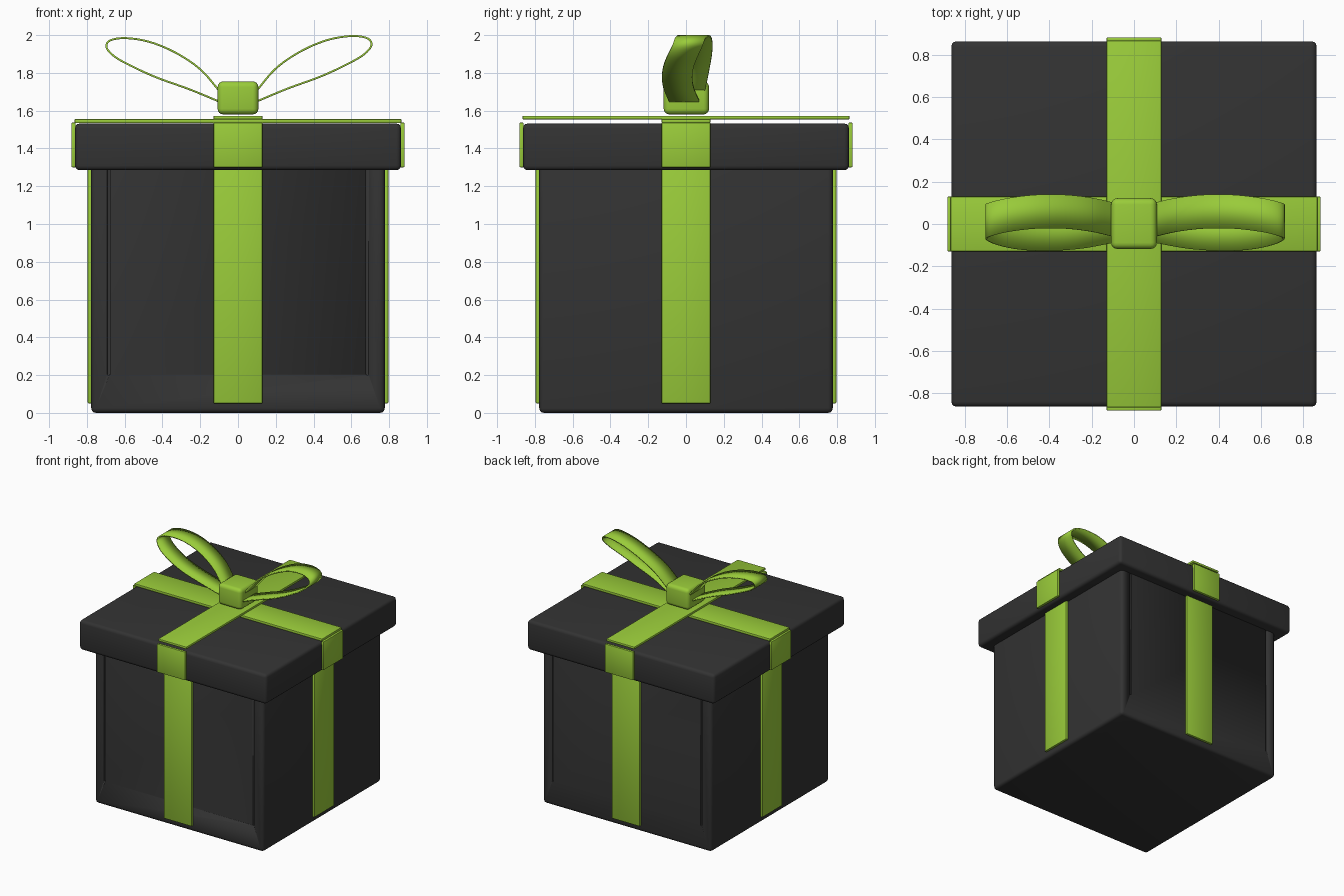
import bpy
import bmesh
from mathutils import Vector

cube = bpy.data.objects.get("Cube")
if cube:
    bpy.data.objects.remove(cube, do_unlink=True)


def make_material(name, rgb):
    mat = bpy.data.materials.new(name)
    mat.use_nodes = True
    mat.diffuse_color = (*rgb, 1)
    mat.node_tree.nodes["Principled BSDF"].inputs["Base Color"].default_value = (*rgb, 1)
    return mat


charcoal = make_material("charcoal card", (0.033, 0.033, 0.033))
green = make_material("green ribbon", (0.32, 0.60, 0.042))


def add_object(name, bm, mat):
    mesh = bpy.data.meshes.new(name)
    bm.to_mesh(mesh)
    bm.free()
    mesh.materials.append(mat)
    obj = bpy.data.objects.new(name, mesh)
    bpy.context.collection.objects.link(obj)
    return obj


def smooth(obj, angle=0.6):
    bpy.ops.object.select_all(action="DESELECT")
    obj.select_set(True)
    bpy.context.view_layer.objects.active = obj
    bpy.ops.object.shade_smooth_by_angle(angle=angle)


def rounded_box(name, low, high, radius, mat, segments=3):
    low, high = Vector(low), Vector(high)
    size, centre = high - low, (low + high) / 2
    bm = bmesh.new()
    bmesh.ops.create_cube(bm, size=1)
    for v in bm.verts:
        v.co = centre + v.co * size
    bmesh.ops.bevel(bm, geom=bm.edges[:], offset=radius, segments=segments,
                    profile=0.5, affect="EDGES")
    obj = add_object(name, bm, mat)
    smooth(obj)
    return obj


# Box and lid
BODY, LID, HALF = 0.777, 0.863, 0.13
body = rounded_box("box_body", (-BODY, -BODY, 0), (BODY, BODY, 1.31), 0.025, charcoal)
rounded_box("lid", (-LID, -LID, 1.285), (LID, LID, 1.532), 0.025, charcoal)

# Narrow grooves near the corners of the front and back panels
for x in (-0.685, 0.685):
    for y in (-BODY, BODY):
        cutter = rounded_box("groove_cutter", (x - 0.008, y - 0.01, 0.2),
                             (x + 0.008, y + 0.01, 1.4), 0.005, charcoal, 2)
        cutter.hide_render = True
        cutter.hide_set(True)
        cutter.display_type = "WIRE"
        cut = body.modifiers.new("groove", "BOOLEAN")
        cut.operation = "DIFFERENCE"
        cut.object = cutter

# Bake the grooves, then drop the cutters
bpy.context.view_layer.update()
baked = bpy.data.meshes.new_from_object(
    body.evaluated_get(bpy.context.evaluated_depsgraph_get()))
body.modifiers.clear()
body.data = baked
for obj in [o for o in bpy.data.objects if o.name.startswith("groove_cutter")]:
    bpy.data.objects.remove(obj, do_unlink=True)

# Ribbon down each side of the box and lid
for part, wall, bottom, top in (("body", BODY, 0.05, 1.295), ("lid", LID, 1.3, 1.537)):
    for side, sign in (("left", 1), ("right", -1)):
        ends = sorted((sign * (wall - 0.004), sign * (wall + 0.019)))
        rounded_box(f"{part}_ribbon_{side}", (ends[0], -HALF, bottom),
                    (ends[1], HALF, top), 0.006, green, 2)
    for side, sign in (("back", 1), ("front", -1)):
        ends = sorted((sign * (wall - 0.004), sign * (wall + 0.019)))
        rounded_box(f"{part}_ribbon_{side}", (-HALF, ends[0], bottom),
                    (HALF, ends[1], top), 0.006, green, 2)

# Crossed ribbons over the lid
rounded_box("top_ribbon_across", (-0.866, -HALF, 1.534), (0.866, HALF, 1.556), 0.006, green, 2)
rounded_box("top_ribbon_along", (-HALF, -0.866, 1.553), (HALF, 0.866, 1.573), 0.006, green, 2)

# Bow knot
rounded_box("bow_knot", (-0.108, -0.118, 1.58), (0.108, 0.122, 1.755), 0.03, green, 4)

# Bow loop path: across, height, and sideways shift of the ribbon centre
LOOP = [Vector(p) for p in (
    (0.09, 0.015, 1.695), (0.20, 0.04, 1.823), (0.33, 0.055, 1.913), (0.47, 0.055, 1.973),
    (0.60, 0.04, 1.995), (0.685, 0.02, 1.983), (0.706, 0.005, 1.945), (0.66, -0.02, 1.893),
    (0.56, -0.042, 1.837), (0.43, -0.05, 1.778), (0.26, -0.04, 1.716), (0.09, -0.01, 1.645))]


def spline(points, steps=6):
    padded = [2 * points[0] - points[1], *points, 2 * points[-1] - points[-2]]
    for a, b, c, d in zip(padded, padded[1:], padded[2:], padded[3:]):
        for i in range(steps):
            t = i / steps
            yield (2 * b + (c - a) * t + (2 * a - 5 * b + 4 * c - d) * t ** 2
                   + (3 * b - a - 3 * c + d) * t ** 3) / 2
    yield points[-1]


def bow_loop(name, sign, shrink):
    bm = bmesh.new()
    rows = []
    for p in spline(LOOP):
        x, z = sign * p.x * shrink, 1.6 + (p.z - 1.6) * (2 * shrink - 1)
        rows.append([bm.verts.new((x, p.y + w, z)) for w in (-0.077, 0.083)])
    for a, b in zip(rows, rows[1:]):
        bm.faces.new((a[0], a[1], b[1], b[0]))
    bmesh.ops.recalc_face_normals(bm, faces=bm.faces[:])
    obj = add_object(name, bm, green)
    thick = obj.modifiers.new("thickness", "SOLIDIFY")
    thick.thickness = 0.01
    thick.offset = 0
    smooth(obj)


bow_loop("bow_loop_left", 1, 1.0)
bow_loop("bow_loop_right", -1, 0.986)
